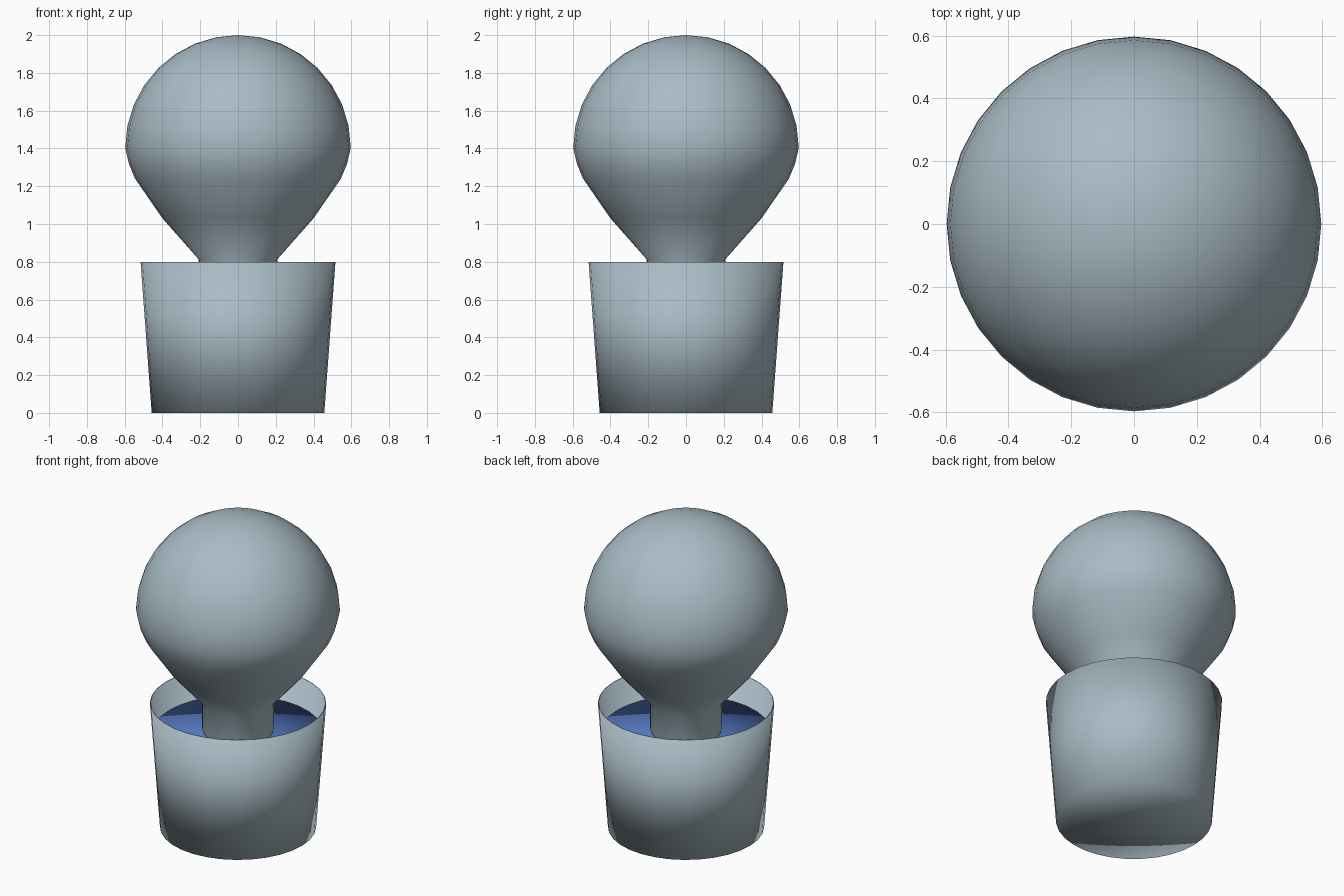
import bpy, bmesh, math

if "Cube" in bpy.data.objects:
    bpy.data.objects.remove(bpy.data.objects["Cube"])

SIDES = 32


def material(name, rgb):
    m = bpy.data.materials.new(name)
    m.diffuse_color = (*rgb, 1.0)
    m.use_nodes = True
    m.node_tree.nodes["Principled BSDF"].inputs["Base Color"].default_value = m.diffuse_color
    return m


def lathe(name, profile, mat):
    """Revolve (radius, height) points, listed from bottom axis outward, around z."""
    bm = bmesh.new()
    rings = []
    for r, z in profile:
        if r < 1e-5:
            rings.append([bm.verts.new((0, 0, z))] * SIDES)
        else:
            rings.append([bm.verts.new((r * math.cos(math.tau * i / SIDES),
                                        r * math.sin(math.tau * i / SIDES), z))
                          for i in range(SIDES)])
    for low, high in zip(rings, rings[1:]):
        for i in range(SIDES):
            j = (i + 1) % SIDES
            corners = list(dict.fromkeys((low[i], low[j], high[j], high[i])))
            bm.faces.new(corners).smooth = True
    bmesh.ops.recalc_face_normals(bm, faces=bm.faces[:])
    mesh = bpy.data.meshes.new(name)
    bm.to_mesh(mesh)
    bm.free()
    mesh.materials.append(mat)
    ob = bpy.data.objects.new(name, mesh)
    bpy.context.collection.objects.link(ob)
    return ob


grey = material("pale blue grey", (0.40, 0.50, 0.56))
blue = material("liquid blue", (0.10, 0.22, 0.61))

# Thin-walled tapered cup, open at the top
lathe("cup", [(0, 0), (0.457, 0), (0.516, 0.8), (0.510, 0.8),
              (0.451, 0.01), (0, 0.01)], grey)

# Liquid filling the lower part of the cup
lathe("liquid", [(0, 0.012), (0.449, 0.012), (0.494, 0.62), (0, 0.62)], blue)

# Bulb: stem, flaring neck and hemispherical top
R, CZ = 0.597, 1.403
neck = [(0, 0.60), (0.195, 0.60), (0.21, 0.64), (0.21, 0.815),
        (0.40, 1.03), (0.545, 1.24), (0.578, 1.32)]
dome = [(R * math.cos(a), CZ + R * math.sin(a))
        for a in (math.pi / 16 * k for k in range(8))]
lathe("bulb", neck + dome + [(0, CZ + R)], grey)
